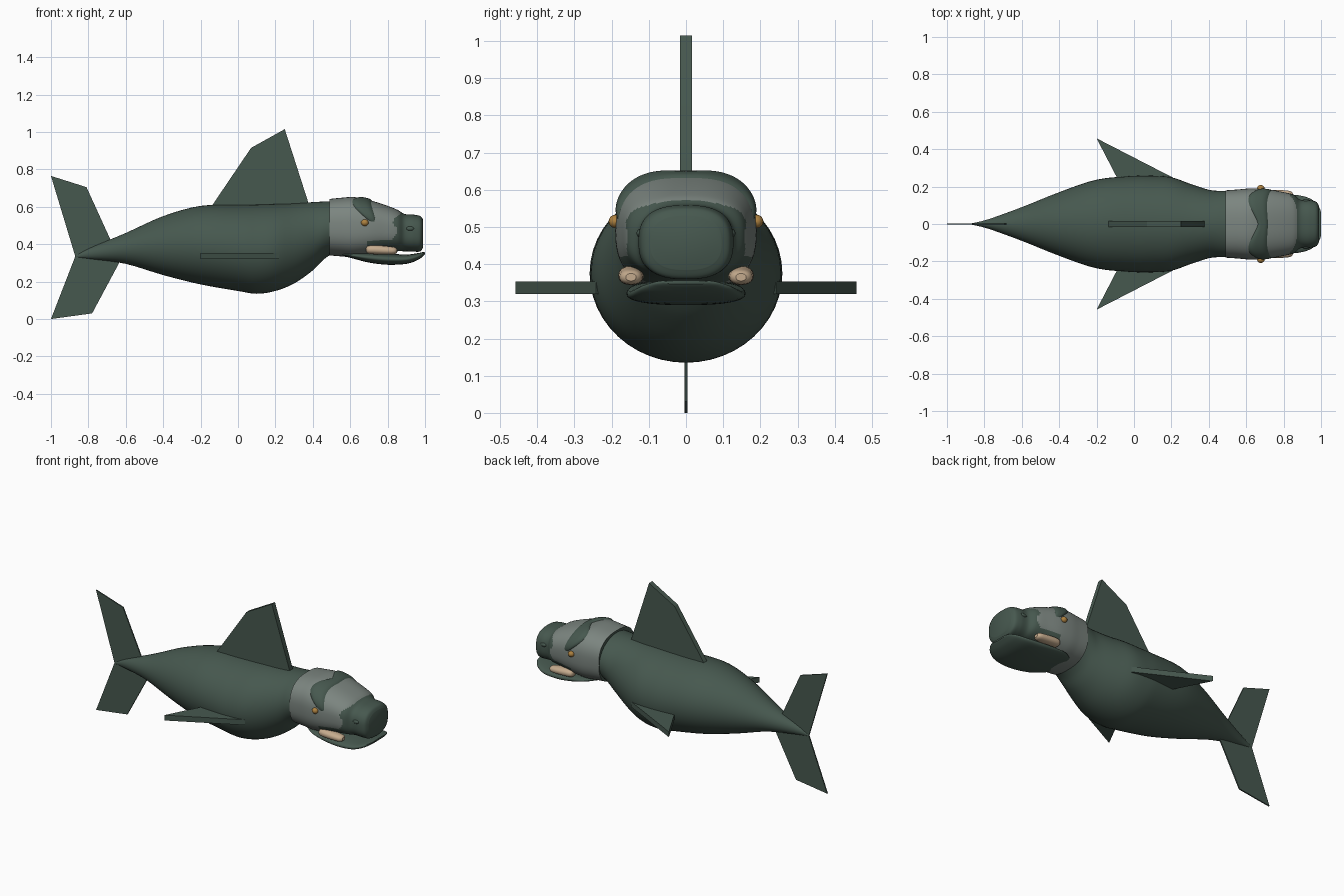
import bpy, bmesh, math
from math import sin, cos, pi, radians
from mathutils import Vector

cube = bpy.data.objects.get("Cube")
if cube:
    bpy.data.objects.remove(cube)


def material(name, rgb):
    m = bpy.data.materials.new(name)
    m.use_nodes = True
    m.diffuse_color = (*rgb, 1)
    m.node_tree.nodes["Principled BSDF"].inputs["Base Color"].default_value = (*rgb, 1)
    return m


SKIN = material("dark green skin", (0.062, 0.098, 0.078))
GREY = material("grey head", (0.2, 0.235, 0.215))
TAN = material("tan jowl", (0.56, 0.41, 0.27))
GOLD = material("gold eye", (0.42, 0.22, 0.05))


def finish(bm, name, mats, angle=35):
    bmesh.ops.recalc_face_normals(bm, faces=bm.faces)
    me = bpy.data.meshes.new(name)
    bm.to_mesh(me)
    bm.free()
    for m in mats:
        me.materials.append(m)
    ob = bpy.data.objects.new(name, me)
    bpy.context.collection.objects.link(ob)
    bpy.ops.object.select_all(action='DESELECT')
    ob.select_set(True)
    bpy.context.view_layer.objects.active = ob
    bpy.ops.object.shade_smooth_by_angle(angle=radians(angle))
    return ob


def spline(stations, steps):
    """Smooth list of stations through the given ones."""
    pts = [Vector(s) for s in stations]
    out = []
    for i in range(len(pts) - 1):
        p0, p1, p2, p3 = pts[max(i - 1, 0)], pts[i], pts[i + 1], pts[min(i + 2, len(pts) - 1)]
        m1, m2 = (p2 - p0) / 2, (p3 - p1) / 2
        for k in range(steps):
            t = k / steps
            out.append(p1 * (2*t**3 - 3*t*t + 1) + m1 * (t**3 - 2*t*t + t)
                       + p2 * (3*t*t - 2*t**3) + m2 * (t**3 - t*t))
    return out + [pts[-1]]


def section(st, a, power, y=0, scale=1):
    """Point on a squarish oval; st is x, low z, high z, half width."""
    x, lo, hi, half = st
    c, s = cos(a), sin(a)
    e = 2 / power
    return Vector((x, y + scale * half * math.copysign(abs(c)**e, c),
                   (lo + hi) / 2 + scale * (hi - lo) / 2 * math.copysign(abs(s)**e, s)))


def loft(name, stations, mats, power=2, steps=4, seg=48, y=0, rule=None):
    bm = bmesh.new()
    rings = [[bm.verts.new(section(s, 2 * pi * k / seg, power, y)) for k in range(seg)]
             for s in spline(stations, steps)]
    for r, q in zip(rings, rings[1:]):
        for k in range(seg):
            f = bm.faces.new((r[k], r[k - 1], q[k - 1], q[k]))
            if rule:
                f.material_index = rule(f.calc_center_median())
    bm.faces.new(rings[0])
    end = bm.faces.new(rings[-1])
    if rule:
        end.material_index = rule(end.calc_center_median())
    return finish(bm, name, mats)


def plate(name, outline, place, offset):
    """Flat fin: outline extruded along an offset vector."""
    bm = bmesh.new()
    f = bm.faces.new([bm.verts.new(place(*p)) for p in outline])
    ext = bmesh.ops.extrude_face_region(bm, geom=[f])["geom"]
    bmesh.ops.translate(bm, vec=offset, verts=[v for v in ext if isinstance(v, bmesh.types.BMVert)])
    return finish(bm, name, [SKIN], 20)


# Body: x, low z, high z, half width
loft("body", [
    (-.87, .33, .34, .003), (-.78, .32, .385, .025), (-.6, .295, .46, .09),
    (-.4, .235, .55, .17), (-.2, .185, .605, .237), (0, .15, .61, .257),
    (.1, .135, .612, .258), (.2, .15, .615, .25), (.3, .19, .618, .215),
    (.4, .26, .625, .183), (.46, .32, .628, .177), (.52, .36, .63, .175)], [SKIN])

# Fins
plate("dorsal_fin", [(-.15, .59), (.07, .915), (.25, 1.015), (.38, .61), (.38, .59)],
      lambda x, z: (x, -.016, z), (0, .032, 0))
plate("tail_fin", [(-.87, .335), (-1, .765), (-.81, .705), (-.68, .42), (-.63, .31),
                   (-.78, .03), (-1, 0)], lambda x, z: (x, -.004, z), (0, .008, 0))
for side, word in ((1, "left"), (-1, "right")):
    plate(word + "_side_fin", [(-.2, .458), (.22, .242), (.15, .15), (-.04, .15)],
          lambda x, y: (x, side * y, .32), (0, 0, .034))

# Head: grey sleeve with a dark muzzle
HEAD = [(.49, .34, .642, .18), (.55, .335, .648, .184), (.62, .33, .652, .19),
        (.7, .34, .636, .188), (.78, .355, .612, .174), (.85, .362, .585, .158),
        (.89, .362, .562, .13), (.94, .36, .558, .127), (.975, .362, .55, .118),
        (.99, .385, .53, .095)]
POWER = 2.6


def head_colour(c):
    wave = .012 * sin(c.z * 70)
    muzzle = c.x > .84 + wave + max(0, c.z - .54) * .7
    lip = c.x > .69 and c.z < .43 + wave
    return 0 if muzzle or lip else 1


loft("head", HEAD, [SKIN, GREY], POWER, 8, 64, rule=head_colour)

# Brow: thickened dark band draped across the head
dense = spline(HEAD, 12)


def head_point(x, a, scale):
    i = next(k for k in range(1, len(dense)) if dense[k].x >= x)
    t = (x - dense[i - 1].x) / (dense[i].x - dense[i - 1].x)
    return section(dense[i - 1].lerp(dense[i], t), a, POWER, 0, scale)


bm = bmesh.new()
rows = []
N, M = 48, 10
for i in range(N + 1):
    u = 2 * i / N - 1
    e = abs(u)
    mid = .69 - .035 * sin(pi * e) + .035 * e * e
    wide = (.03 + .028 * sin(pi * e)) * math.sqrt(max(.03, 1 - e**8))
    rows.append([])
    for j in range(M + 1):
        s = 2 * j / M - 1
        lift = .97 + .085 * (1 - s**4) * (1 - e**12)
        rows[-1].append(bm.verts.new(head_point(mid + wide * s, pi / 2 + u * radians(84), lift)))
for r, q in zip(rows, rows[1:]):
    for j in range(M):
        bm.faces.new((r[j], r[j + 1], q[j + 1], q[j]))
finish(bm, "brow", [SKIN], 60)

# Lower jaw, curling up at the tip
loft("lower_jaw", [
    (.56, .338, .35, .1), (.62, .322, .355, .14), (.7, .302, .355, .155),
    (.8, .29, .35, .16), (.9, .295, .345, .15), (.96, .315, .352, .125),
    (.99, .336, .358, .09), (1, .346, .356, .06)], [SKIN], 2.4)


def ball(name, loc, size, mat):
    bm = bmesh.new()
    bmesh.ops.create_uvsphere(bm, u_segments=20, v_segments=12, radius=1)
    bmesh.ops.scale(bm, vec=size, verts=bm.verts)
    bmesh.ops.translate(bm, vec=loc, verts=bm.verts)
    finish(bm, name, [mat], 60)


# Paired face details
for side, word in ((1, "left"), (-1, "right")):
    loft(word + "_jowl", [
        (.685, .362, .378, .012), (.695, .35, .392, .028), (.73, .346, .395, .034),
        (.79, .344, .39, .033), (.835, .346, .384, .028), (.85, .355, .375, .014)],
        [TAN], 2.2, 3, 20, side * .148)
    ball(word + "_eye", (.678, side * .19, .515), (.02, .018, .018), GOLD)
    ball(word + "_nostril", (.92, side * .122, .483), (.022, .011, .012), SKIN)
